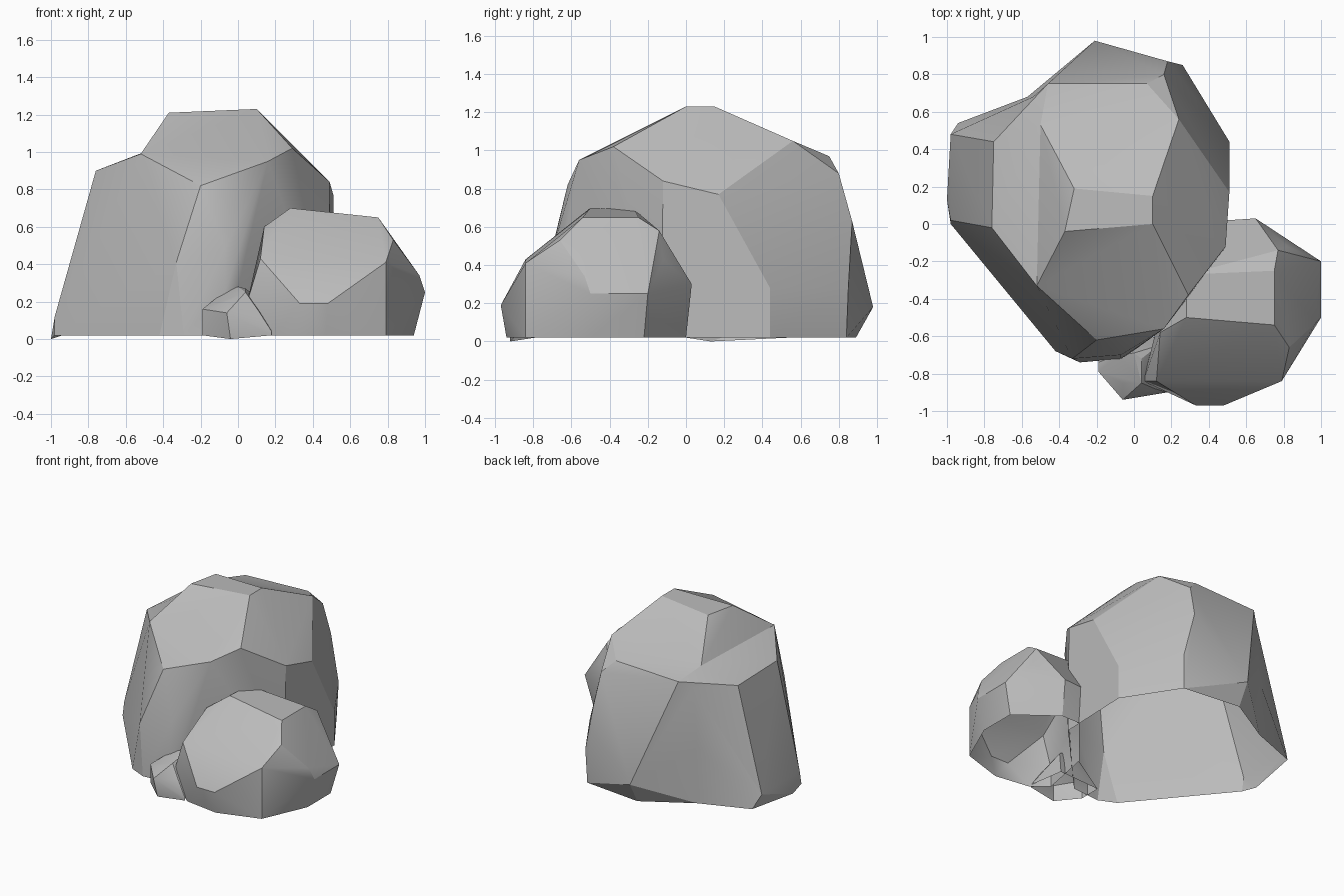
import bpy
import bmesh
import math
from mathutils import Vector

cube = bpy.data.objects.get("Cube")
if cube:
    bpy.data.objects.remove(cube, do_unlink=True)

# One plain stone grey for every boulder
stone = bpy.data.materials.new("stone_grey")
stone.use_nodes = True
stone_colour = (0.5, 0.5, 0.5, 1)
stone.diffuse_color = stone_colour
shader = next(n for n in stone.node_tree.nodes if n.type == 'BSDF_PRINCIPLED')
shader.inputs["Base Color"].default_value = stone_colour
shader.inputs["Roughness"].default_value = 0.9


def make_rock(name, corners, dents=()):
    """Wrap a faceted shell, open below, around corners; dents are wrapped
    at an outward offset and then pushed back in to make shallow hollows."""
    bm = bmesh.new()
    for corner in corners:
        bm.verts.new(corner)
    pushed = []
    for corner, offset in dents:
        vert = bm.verts.new(Vector(corner) + Vector(offset))
        pushed.append((vert, Vector(corner)))
    bmesh.ops.convex_hull(bm, input=bm.verts[:], use_existing_faces=False)
    for vert, target in pushed:
        vert.co = target

    # Remove the underside and corners left without a face
    underside = [f for f in bm.faces if all(v.co.z < .05 for v in f.verts)]
    bmesh.ops.delete(bm, geom=underside, context='FACES')
    stray = [v for v in bm.verts if not v.link_faces]
    bmesh.ops.delete(bm, geom=stray, context='VERTS')

    # Merge nearly flat neighbours into broad facets
    bmesh.ops.dissolve_limit(bm, angle_limit=math.radians(4),
                             verts=bm.verts[:], edges=bm.edges[:])
    mesh = bpy.data.meshes.new(name)
    bm.to_mesh(mesh)
    bm.free()
    mesh.materials.append(stone)
    rock = bpy.data.objects.new(name, mesh)
    bpy.context.collection.objects.link(rock)
    bpy.ops.object.select_all(action='DESELECT')
    rock.select_set(True)
    bpy.context.view_layer.objects.active = rock
    bpy.ops.object.shade_smooth_by_angle(angle=math.radians(25))


def footprint(outline, height=0.02):
    """Corners of the open base."""
    return [(x, y, height) for x, y in outline]


# Large boulder: crown, shoulder ring, lower flanks and base
crown = [(-.37, -.04, 1.21), (-.32, .19, 1.21), (.1, .15, 1.23), (.1, 0, 1.23)]
shoulder = [
    (-.46, .75, .95), (.07, .75, .97), (.24, .56, 1.05), (.51, .17, .77),
    (.49, -.12, .84), (.29, -.38, 1.02), (.16, -.56, .95), (-.2, -.62, .82),
]
flanks = [
    (-.76, -.02, .9), (-.75, .44, .88), (-.54, .68, .9), (.16, .8, .88),
    (.18, .87, .63), (.26, .85, .28), (-.21, .98, .18), (.51, .44, .28),
    (-.07, -.7, .48), (-.07, -.72, .25), (-.33, -.72, .41), (.49, -.12, .6),
    (-.98, .02, .12), (-.98, .48, .12), (-1, .13, 0),
]
large_base = footprint([
    (-.98, 0), (-.42, -.68), (-.29, -.74), (-.06, -.72),
    (.49, -.13), (.51, .44), (.25, .84), (-.21, .89), (-.94, .54),
])
up, back = (0, 0, .12), (0, .14, 0)
hollows = [
    ((-.52, -.33, .99), up), ((-.5, .53, 1), up),
    ((-.57, .68, .45), back), ((-.57, .68, .02), back),
]
make_rock("large_boulder", crown + shoulder + flanks + large_base, hollows)

# Medium boulder at the front left
medium_top = [
    (.28, -.5, .7), (.28, -.27, .69), (.75, -.54, .65), (.75, -.25, .65),
    (.14, -.58, .6), (.83, -.66, .53), (.77, -.14, .58),
]
medium_sides = [
    (.79, -.84, .41), (.12, -.84, .43), (.48, -.97, .19), (.33, -.97, .19),
    (.05, -.84, .2), (.97, -.53, .34), (1, -.5, .25), (1, -.2, .25),
    (.82, -.12, .43), (.65, .03, .3), (.5, .02, .3), (.16, -.4, .4),
]
medium_base = footprint([
    (.79, -.84), (.47, -.94), (.2, -.9), (.08, -.8), (.94, -.5),
    (.94, -.22), (.65, 0), (.5, 0), (.16, -.4),
])
make_rock("medium_boulder", medium_top + medium_sides + medium_base)

# Small stone tucked between the two boulders
small_body = [
    (-.19, -.74, .16), (-.19, -.79, .16), (-.09, -.7, .24), (0, -.69, .28),
    (.04, -.72, .27), (.04, -.85, .25), (-.06, -.85, .2), (-.06, -.94, .14),
    (.11, -.88, .15), (.18, -.9, .04), (.13, -.65, .2), (-.04, -.92, 0),
]
small_base = footprint([(-.19, -.79), (.18, -.9), (.16, -.6), (-.19, -.62)])
make_rock("small_stone", small_body + small_base)
